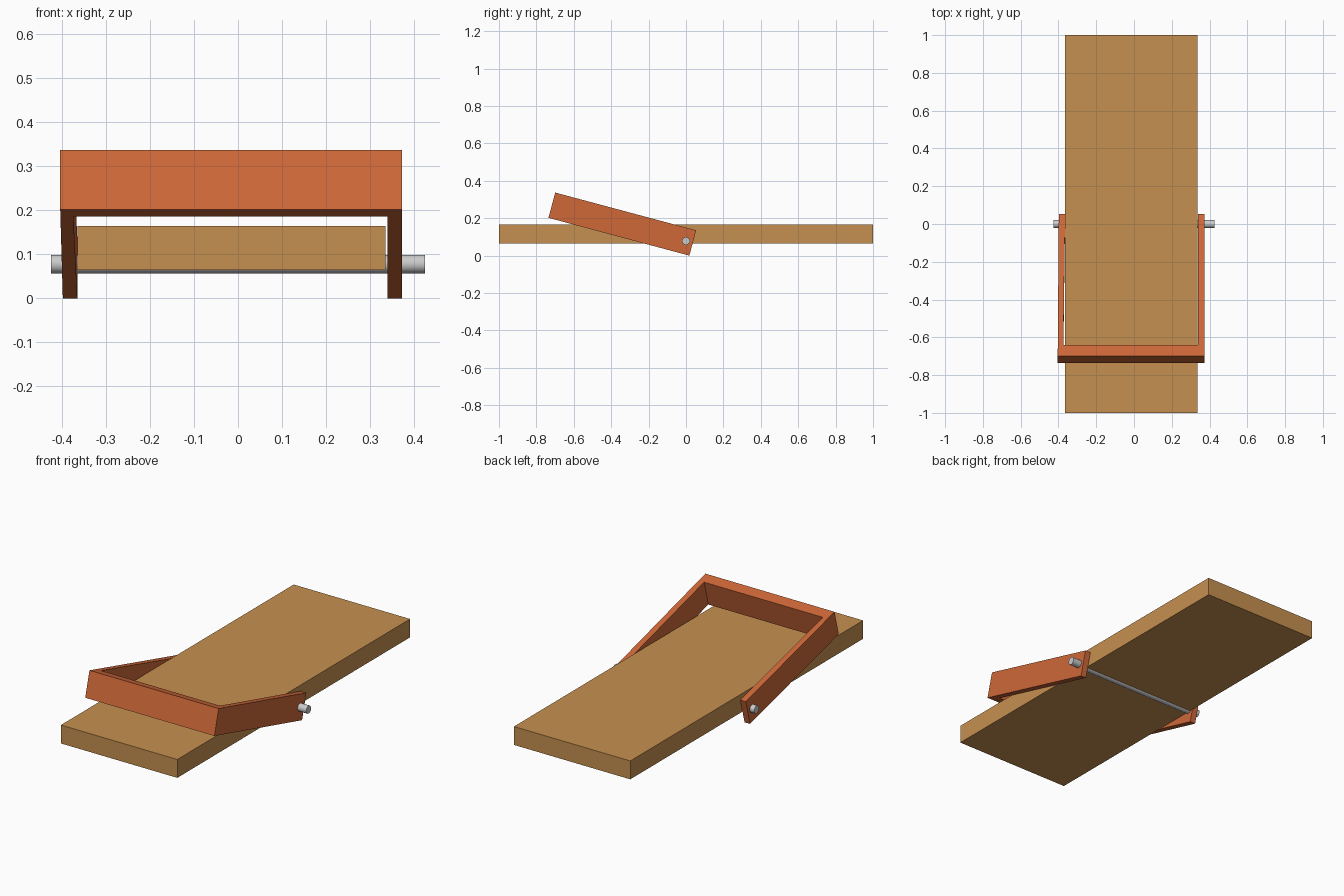
import bpy, bmesh
from math import radians, sin
from mathutils import Matrix

if "Cube" in bpy.data.objects:
    bpy.data.objects.remove(bpy.data.objects["Cube"])


def material(name, rgb):
    m = bpy.data.materials.new(name)
    m.diffuse_color = (*rgb, 1)
    m.use_nodes = True
    m.node_tree.nodes["Principled BSDF"].inputs["Base Color"].default_value = m.diffuse_color
    return m


def prism(name, outline, height, mat):
    """Extrude a flat xy outline upwards."""
    bm = bmesh.new()
    face = bm.faces.new([bm.verts.new((x, y, 0)) for x, y in outline])
    top = bmesh.ops.extrude_face_region(bm, geom=[face])["geom"]
    bmesh.ops.translate(bm, vec=(0, 0, height),
                        verts=[v for v in top if isinstance(v, bmesh.types.BMVert)])
    bmesh.ops.recalc_face_normals(bm, faces=bm.faces)
    me = bpy.data.meshes.new(name)
    bm.to_mesh(me)
    bm.free()
    me.materials.append(mat)
    ob = bpy.data.objects.new(name, me)
    bpy.context.collection.objects.link(ob)
    return ob


wood = material("wood", (0.56, 0.28, 0.08))
orange = material("orange", (0.62, 0.14, 0.04))

# Flat board
board = prism("board", [(-0.365, -1), (0.335, -1), (0.335, 1), (-0.365, 1)], 0.1, wood)
board.location.z = 0.065

# U-shaped bail, tilted up towards the front; its left arm leans slightly
L, T = 0.78, 0.06
bail = prism("bail", [(0.373, 0), (0.373, -L), (-0.404, -L), (-0.398, 0),
                      (-0.365, 0), (-0.374, -L + T), (0.34, -L + T), (0.34, 0)],
             0.14, orange)
bail.rotation_euler.x = radians(-15)
bail.location = (0, 0.018, 0)

# Pivot rod through both arms
bpy.ops.mesh.primitive_cylinder_add(vertices=32, radius=0.021, depth=0.85,
                                    location=(0, 0, 0.078), rotation=(0, radians(90), 0))
rod = bpy.context.object
rod.name = "pivot_rod"
bpy.ops.object.shade_smooth_by_angle(angle=radians(40))
